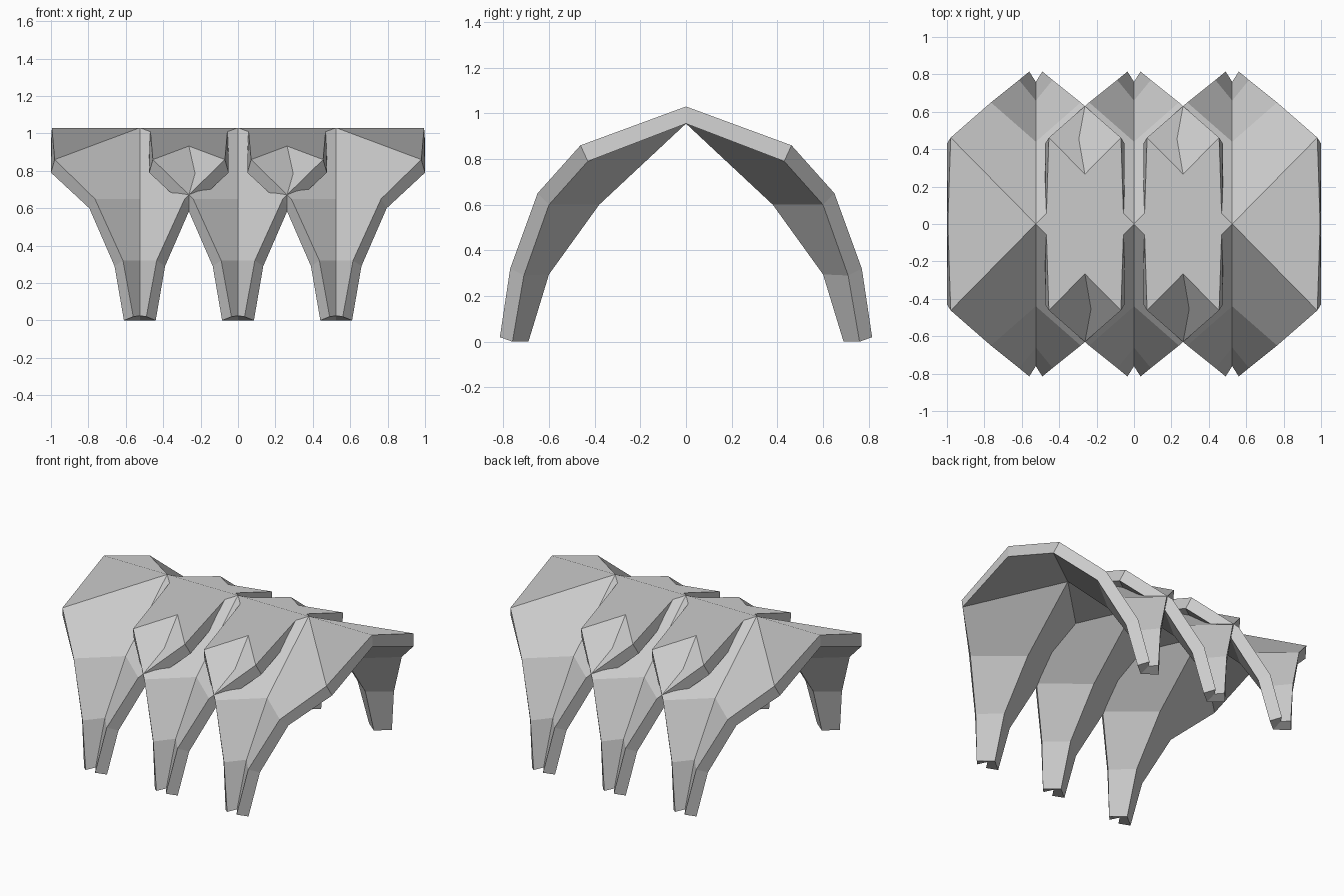
import bpy
import bmesh

cube = bpy.data.objects.get("Cube")
if cube:
    bpy.data.objects.remove(cube, do_unlink=True)

# One flat grey for the whole shell
grey = bpy.data.materials.new("plain_grey")
grey.use_nodes = True
colour = (0.6, 0.6, 0.6, 1)
grey.diffuse_color = colour
grey.node_tree.nodes["Principled BSDF"].inputs["Base Color"].default_value = colour

# One quarter of a folded vault: centre fold and free edge, apex to foot
OUTER = dict(
    ridge=(0.47, 0, 1.03),
    fold=[(0, 0, 1.03), (0, 0.44, 0.65), (0, 0.66, 0.32), (0, 0.76, 0.025)],
    edge=[(0.455, 0.462, 0.86), (0.24, 0.65, 0.65), (0.09, 0.77, 0.32), (0.035, 0.815, 0.02)])
INNER = dict(
    ridge=(0.475, 0, 0.955),
    fold=[(0, 0, 0.955), (0, 0.38, 0.6), (0, 0.6, 0.295), (0, 0.69, 0)],
    edge=[(0.475, 0.43, 0.79), (0.27, 0.6, 0.6), (0.135, 0.71, 0.29), (0.085, 0.76, 0)])


def build_vault():
    bm = bmesh.new()
    cache = {}

    def vert(p, sx, sy):
        key = (p[0] * sx + 0.0, p[1] * sy + 0.0, p[2])
        if key not in cache:
            cache[key] = bm.verts.new(key)
        return cache[key]

    def quad(points, sx, sy, flip=False, turn=False):
        # The first corner decides how a bent quad is split
        v = [vert(p, sx, sy) for p in points]
        if turn:
            v = v[1:] + v[:1]
        if (sx * sy < 0) != flip:
            v = [v[0], v[3], v[2], v[1]]
        bm.faces.new(v)

    for sx in (1, -1):
        # Gabled roof ends, outside and underside
        for layer, flip in ((OUTER, False), (INNER, True)):
            apex, eave = layer["fold"][0], layer["edge"][0]
            front = (eave[0], -eave[1], eave[2])
            quad([apex, front, layer["ridge"], eave], sx, 1, flip)

        for sy in (1, -1):
            # Folded leg panels, outside and inside
            for layer, flip in ((OUTER, False), (INNER, True)):
                f, e = layer["fold"], layer["edge"]
                for i in range(3):
                    quad([f[i], e[i], e[i + 1], f[i + 1]], sx, sy, flip, sx * sy < 0)
            # Rim along the free edge
            rim_out = [OUTER["ridge"]] + OUTER["edge"]
            rim_in = [INNER["ridge"]] + INNER["edge"]
            for i in range(4):
                quad([rim_out[i], rim_in[i], rim_in[i + 1], rim_out[i + 1]], sx, sy)
            # Sole of the foot
            quad([OUTER["fold"][3], OUTER["edge"][3], INNER["edge"][3], INNER["fold"][3]], sx, sy)

    mesh = bpy.data.meshes.new("folded_vault")
    bm.to_mesh(mesh)
    bm.free()
    mesh.materials.append(grey)
    return mesh


# Three identical vaults overlapping in a row
vault_mesh = build_vault()
for name, x in (("right_vault", -0.525), ("middle_vault", 0), ("left_vault", 0.525)):
    vault = bpy.data.objects.new(name, vault_mesh)
    vault.location.x = x
    bpy.context.collection.objects.link(vault)
